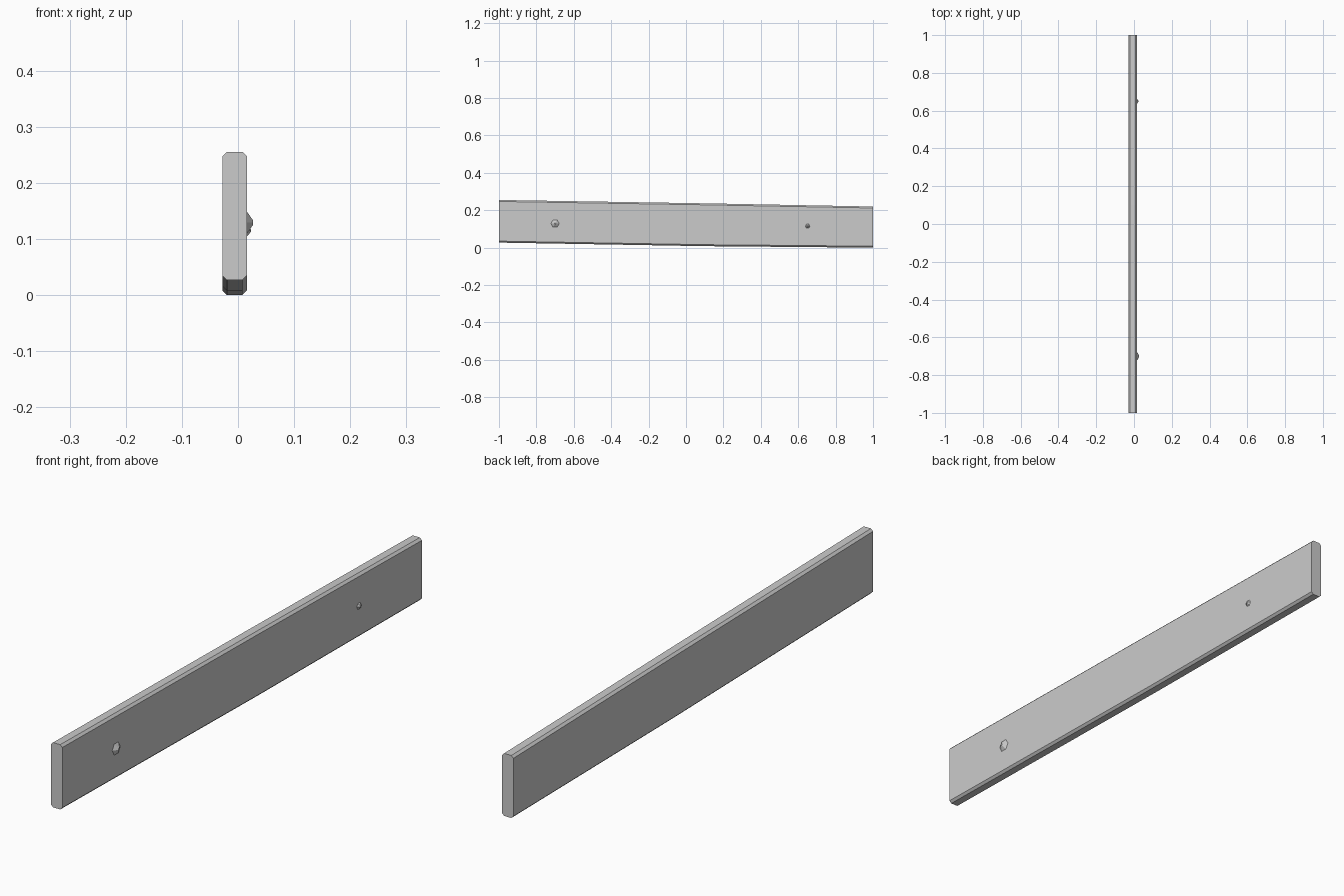
import bpy, bmesh, math
from mathutils import Matrix

if "Cube" in bpy.data.objects:
    bpy.data.objects.remove(bpy.data.objects["Cube"])

X0, X1, C = -0.028, 0.016, 0.008


def section(y, z0, z1):
    # chamfered rectangle across the plank
    return [(X0 + C, y, z0), (X1 - C, y, z0), (X1, y, z0 + C), (X1, y, z1 - C),
            (X1 - C, y, z1), (X0 + C, y, z1), (X0, y, z1 - C), (X0, y, z0 + C)]


def finish(bm, name):
    bmesh.ops.recalc_face_normals(bm, faces=bm.faces)
    me = bpy.data.meshes.new(name)
    bm.to_mesh(me)
    bm.free()
    ob = bpy.data.objects.new(name, me)
    bpy.context.collection.objects.link(ob)
    return ob


# plank, slightly tilted and with a slight sag underneath
bm = bmesh.new()
rings = [[bm.verts.new(p) for p in section(*s)]
         for s in ((-1, 0.027, 0.255), (0.1, 0.008, 0.237), (1, 0.0, 0.22))]
for a, b in zip(rings, rings[1:]):
    for i in range(8):
        j = (i + 1) % 8
        bm.faces.new((a[i], a[j], b[j], b[i]))
bm.faces.new(rings[0])
bm.faces.new(rings[-1])
finish(bm, "plank")


# low-poly nail heads on the right face
def nail(name, y, z, r, height):
    bm = bmesh.new()
    depth = height + 0.004
    bmesh.ops.create_cone(bm, cap_ends=True, segments=6, radius1=r, radius2=r * 0.15,
                          depth=depth,
                          matrix=Matrix.Translation((X1 + height - depth / 2, y, z))
                          @ Matrix.Rotation(math.pi / 2, 4, 'Y'))
    finish(bm, name)


nail("front_nail", -0.70, 0.129, 0.029, 0.011)
nail("back_nail", 0.65, 0.115, 0.018, 0.007)
